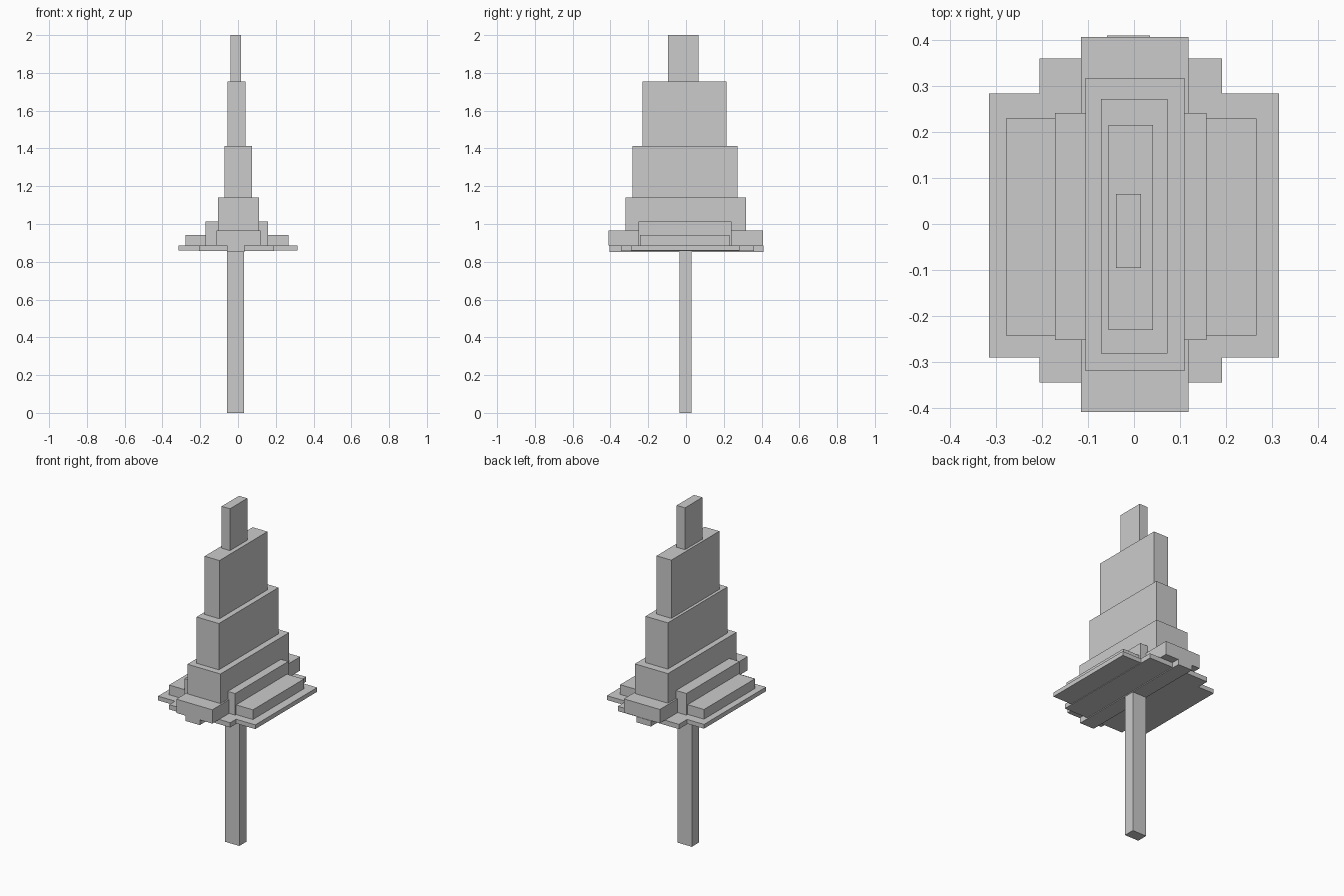
import bpy


def box(name, x0, x1, y0, y1, z0, z1):
    """Axis-aligned block given by its extents."""
    bpy.ops.mesh.primitive_cube_add(
        size=1, location=((x0 + x1) / 2, (y0 + y1) / 2, (z0 + z1) / 2))
    ob = bpy.context.object
    ob.name = name
    ob.scale = (x1 - x0, y1 - y0, z1 - z0)
    bpy.ops.object.transform_apply(location=False, rotation=False, scale=True)
    return ob


# Trunk and the beam it carries
box("trunk", -0.059, 0.033, -0.035, 0.03, 0, 0.853)
box("under_beam", -0.059, 0.035, -0.405, 0.41, 0.852, 0.885)

# Lowest foliage plates, together making a stepped outline
box("wide_plate", -0.316, 0.316, -0.291, 0.284, 0.86, 0.885)
box("long_plate", -0.206, 0.191, -0.345, 0.36, 0.857, 0.885)

# Low foliage blocks resting on the plates
box("foliage_wide", -0.278, 0.267, -0.243, 0.23, 0.885, 0.942)
box("foliage_mid", -0.172, 0.158, -0.252, 0.242, 0.885, 1.012)
box("foliage_long", -0.115, 0.119, -0.409, 0.407, 0.885, 0.966)

# Crown tiers: name, x range, y range, top height
tiers = [
    ("crown_lower", -0.105, 0.11, -0.32, 0.318, 1.14),
    ("crown_middle", -0.072, 0.073, -0.282, 0.272, 1.412),
    ("crown_upper", -0.055, 0.041, -0.231, 0.215, 1.754),
    ("crown_tip", -0.039, 0.015, -0.096, 0.065, 2.0),
]
base = 0.966
for name, x0, x1, y0, y1, top in tiers:
    box(name, x0, x1, y0, y1, base, top)
    base = top
